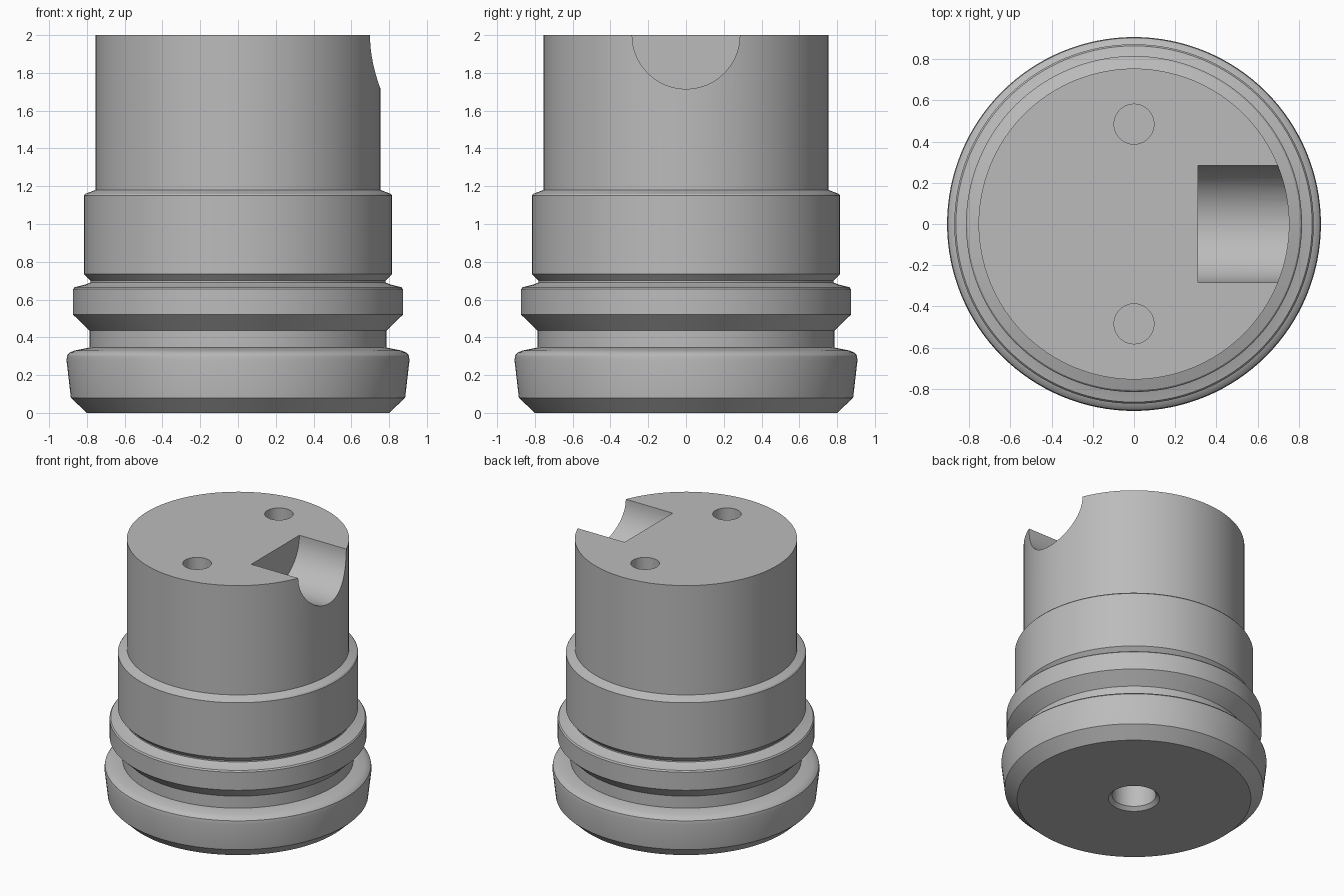
import bpy
import bmesh
from math import pi, radians
from mathutils import Matrix, Vector

if "Cube" in bpy.data.objects:
    bpy.data.objects.remove(bpy.data.objects["Cube"])

metal = bpy.data.materials.new("grey metal")
metal.use_nodes = True
grey = (0.5, 0.5, 0.5, 1)
metal.diffuse_color = grey
metal.node_tree.nodes["Principled BSDF"].inputs["Base Color"].default_value = grey


def make_object(name, bm):
    bmesh.ops.recalc_face_normals(bm, faces=bm.faces)
    mesh = bpy.data.meshes.new(name)
    bm.to_mesh(mesh)
    bm.free()
    mesh.materials.append(metal)
    obj = bpy.data.objects.new(name, mesh)
    bpy.context.collection.objects.link(obj)
    return obj


def lathe(name, profile, steps):
    """Spin a closed (radius, height) profile round the z axis."""
    bm = bmesh.new()
    verts = [bm.verts.new((r, 0, z)) for r, z in profile]
    edges = [bm.edges.new(pair) for pair in zip(verts, verts[1:])]
    bmesh.ops.spin(bm, geom=verts + edges, axis=(0, 0, 1), cent=(0, 0, 0),
                   angle=2 * pi, steps=steps, use_merge=True)
    bmesh.ops.remove_doubles(bm, verts=bm.verts, dist=0.0005)
    return make_object(name, bm)


def cutter(name, radius, depth, centre, axis="Z"):
    bm = bmesh.new()
    turn = Matrix.Rotation(pi / 2, 4, "Y") if axis == "X" else Matrix()
    bmesh.ops.create_cone(bm, cap_ends=True, segments=64, radius1=radius,
                          radius2=radius, depth=depth,
                          matrix=Matrix.Translation(Vector(centre)) @ turn)
    obj = make_object(name, bm)
    obj.hide_render = True
    return obj


# Turned body, from the bottom bore outwards and up to the top face
profile = [
    (0, 0.5), (0.15, 0.5), (0.15, 0.025), (0.175, 0),           # bottom bore
    (0.8, 0), (0.885, 0.08), (0.908, 0.28), (0.904, 0.305),     # base flange
    (0.89, 0.32), (0.865, 0.33), (0.79, 0.345),
    (0.785, 0.345), (0.785, 0.435), (0.873, 0.52),              # lower groove
    (0.873, 0.655), (0.865, 0.665), (0.80, 0.682),              # middle ring
    (0.782, 0.69), (0.782, 0.7), (0.816, 0.735),                # upper groove
    (0.816, 1.15), (0.808, 1.16), (0.755, 1.18),                # collar
    (0.755, 2), (0, 2),                                         # top barrel
]
body = lathe("turned_body", profile, 128)

# Side notch and the two small holes in the top face
cutters = [cutter("side_notch_cutter", 0.285, 1, (0.81, 0, 2), "X")]
for side, y in (("back", 0.485), ("front", -0.485)):
    cutters.append(cutter(side + "_hole_cutter", 0.097, 0.6, (0, y, 2)))

bpy.context.view_layer.objects.active = body
for tool in cutters:
    cut = body.modifiers.new(tool.name, "BOOLEAN")
    cut.operation = "DIFFERENCE"
    cut.solver = "EXACT"
    cut.object = tool
    bpy.ops.object.modifier_apply(modifier=cut.name)
    bpy.data.objects.remove(tool)

# Smooth round surfaces with crisp machined edges
bpy.ops.object.select_all(action="DESELECT")
body.select_set(True)
bpy.ops.object.shade_smooth_by_angle(angle=radians(28))
